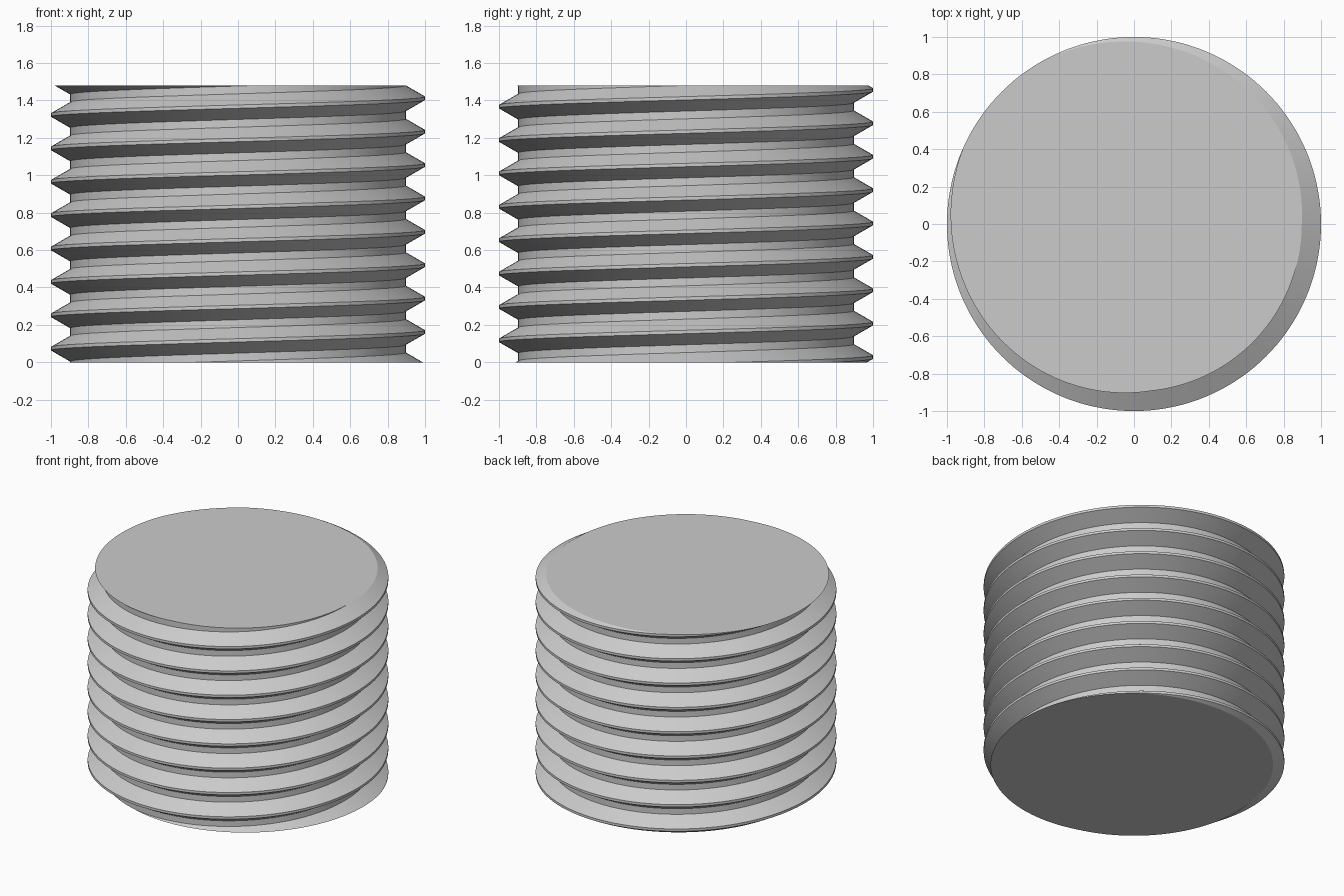
import bpy, bmesh, math

cube = bpy.data.objects.get("Cube")
if cube:
    bpy.data.objects.remove(cube, do_unlink=True)

HEIGHT = 1.48
PITCH = 0.1785
ROOT, CREST = 0.897, 1.0
CREST_FLAT = 0.018
FLANK = (CREST - ROOT) * math.tan(math.radians(30))
SEGMENTS = 144
TURNS = 12
START = 0.073 - 2.5 * PITCH   # crest height at angle 0 of the first turn

# Thread profile over one pitch: root, flank, crest, flank
half = CREST_FLAT / 2
profile = [(ROOT, -half - FLANK), (CREST, -half), (CREST, half), (ROOT, half + FLANK)]

metal = bpy.data.materials.new("grey metal")
metal.use_nodes = True
colour = (0.6, 0.6, 0.6, 1)
metal.diffuse_color = colour
metal.node_tree.nodes["Principled BSDF"].inputs["Base Color"].default_value = colour

# Sweep the profile along a right-handed helix
bm = bmesh.new()
sweep = []
for k in range(SEGMENTS * TURNS + 1):
    a = 2 * math.pi * k / SEGMENTS
    z = START + PITCH * k / SEGMENTS
    sweep.append([bm.verts.new((r * math.cos(a), r * math.sin(a), z + dz))
                  for r, dz in profile])
for k in range(SEGMENTS * TURNS):
    a, b = sweep[k], sweep[k + 1]
    for j in range(3):
        bm.faces.new((a[j], b[j], b[j + 1], a[j + 1]))
    # Root band joins each turn to the one above
    if k + SEGMENTS + 1 < len(sweep):
        up, up_next = sweep[k + SEGMENTS], sweep[k + SEGMENTS + 1]
        bm.faces.new((a[3], b[3], up_next[0], up[0]))

# Trim flat at both ends and cap
for z, normal in ((0, (0, 0, -1)), (HEIGHT, (0, 0, 1))):
    cut = bmesh.ops.bisect_plane(
        bm, geom=bm.verts[:] + bm.edges[:] + bm.faces[:], dist=1e-6,
        plane_co=(0, 0, z), plane_no=normal, clear_outer=True)
    rim = [e for e in cut["geom_cut"] if isinstance(e, bmesh.types.BMEdge)]
    bmesh.ops.edgeloop_fill(bm, edges=rim)
bmesh.ops.recalc_face_normals(bm, faces=bm.faces[:])

mesh = bpy.data.meshes.new("threaded_rod")
bm.to_mesh(mesh)
bm.free()
mesh.materials.append(metal)
rod = bpy.data.objects.new("threaded_rod", mesh)
bpy.context.collection.objects.link(rod)

# Smooth around the thread, crisp along its edges
bpy.context.view_layer.objects.active = rod
rod.select_set(True)
bpy.ops.object.shade_smooth_by_angle(angle=math.radians(25))
